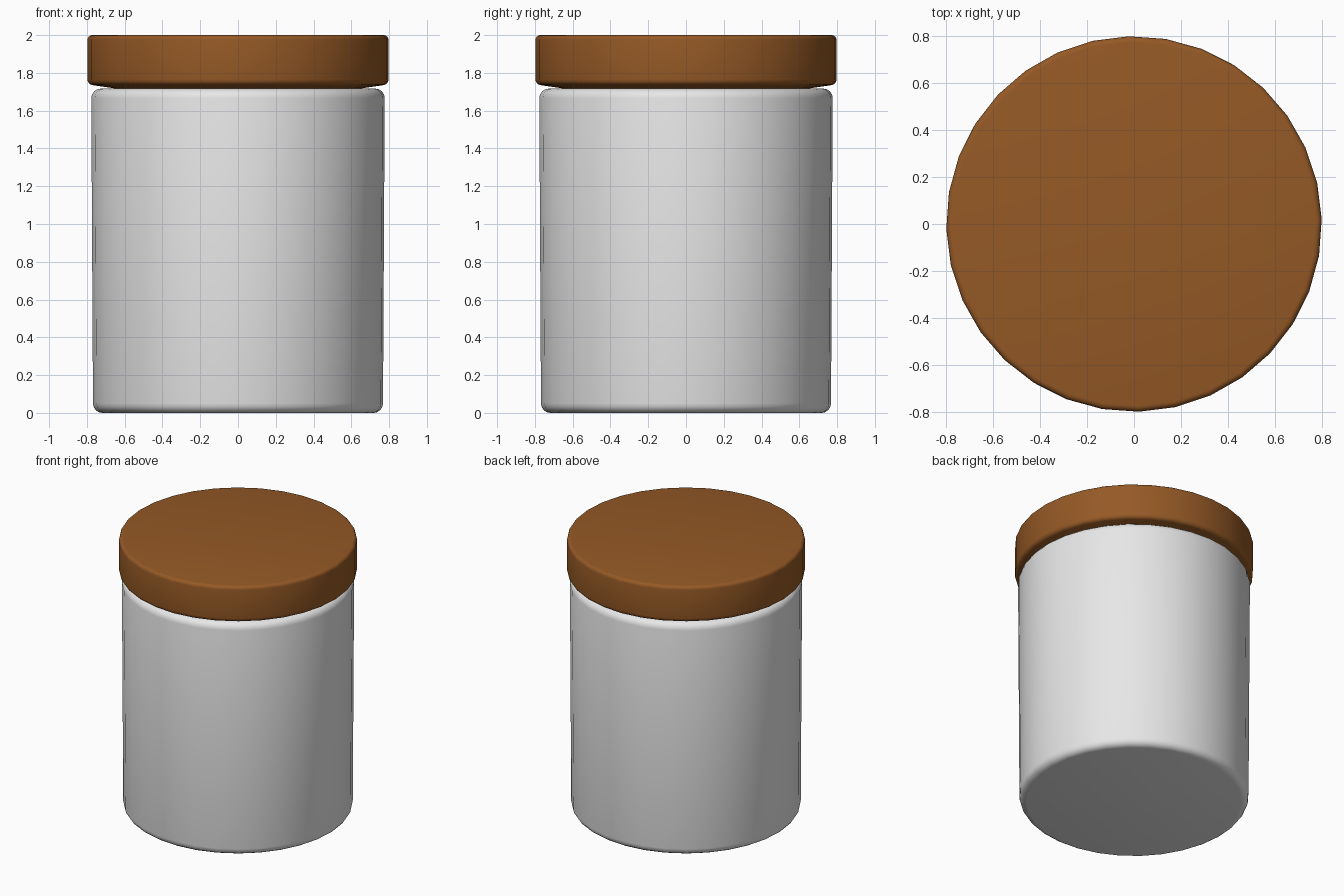
import bpy, bmesh, math

if "Cube" in bpy.data.objects:
    bpy.data.objects.remove(bpy.data.objects["Cube"])

SIDES = 32
TURN = math.radians(1.5)   # the facets are turned slightly off the axes


def material(name, rgb):
    m = bpy.data.materials.new(name)
    m.diffuse_color = (*rgb, 1)
    m.use_nodes = True
    m.node_tree.nodes["Principled BSDF"].inputs["Base Color"].default_value = m.diffuse_color
    return m


def arc(cx, cz, r, a0, a1, n=4):
    """Rounded corner as (radius, height) points."""
    return [(cx + r * math.cos(math.radians(a0 + (a1 - a0) * i / n)),
             cz + r * math.sin(math.radians(a0 + (a1 - a0) * i / n))) for i in range(n + 1)]


def turned(name, profile, mat):
    """Closed round solid from a profile running bottom to top."""
    bm = bmesh.new()
    rings = []
    for r, z in profile:
        rings.append([bm.verts.new((r * math.cos(TURN + 2 * math.pi * i / SIDES),
                                    r * math.sin(TURN + 2 * math.pi * i / SIDES), z))
                      for i in range(SIDES)])
    for a, b in zip(rings, rings[1:]):
        for i in range(SIDES):
            j = (i + 1) % SIDES
            bm.faces.new((a[i], a[j], b[j], b[i]))
    bm.faces.new(rings[0][::-1])
    bm.faces.new(rings[-1])
    me = bpy.data.meshes.new(name)
    bm.to_mesh(me)
    bm.free()
    me.materials.append(mat)
    ob = bpy.data.objects.new(name, me)
    bpy.context.collection.objects.link(ob)
    bpy.context.view_layer.objects.active = ob
    ob.select_set(True)
    bpy.ops.object.shade_smooth_by_angle(angle=math.radians(40))
    ob.select_set(False)
    return ob


white = material("white ceramic", (0.8, 0.8, 0.8))
brown = material("brown wood", (0.30, 0.10, 0.019))

# Jar body, widening very slightly to the top
turned("jar_body",
       arc(0.718, 0.05, 0.05, -90, 0) + arc(0.727, 1.667, 0.05, 0, 90), white)

# Lid with a shallow sloped underside and a plug seated in the body
turned("lid",
       [(0.60, 1.69), (0.62, 1.713)]
       + arc(0.767, 1.765, 0.03, -80, 0) + arc(0.772, 1.975, 0.025, 0, 90), brown)
